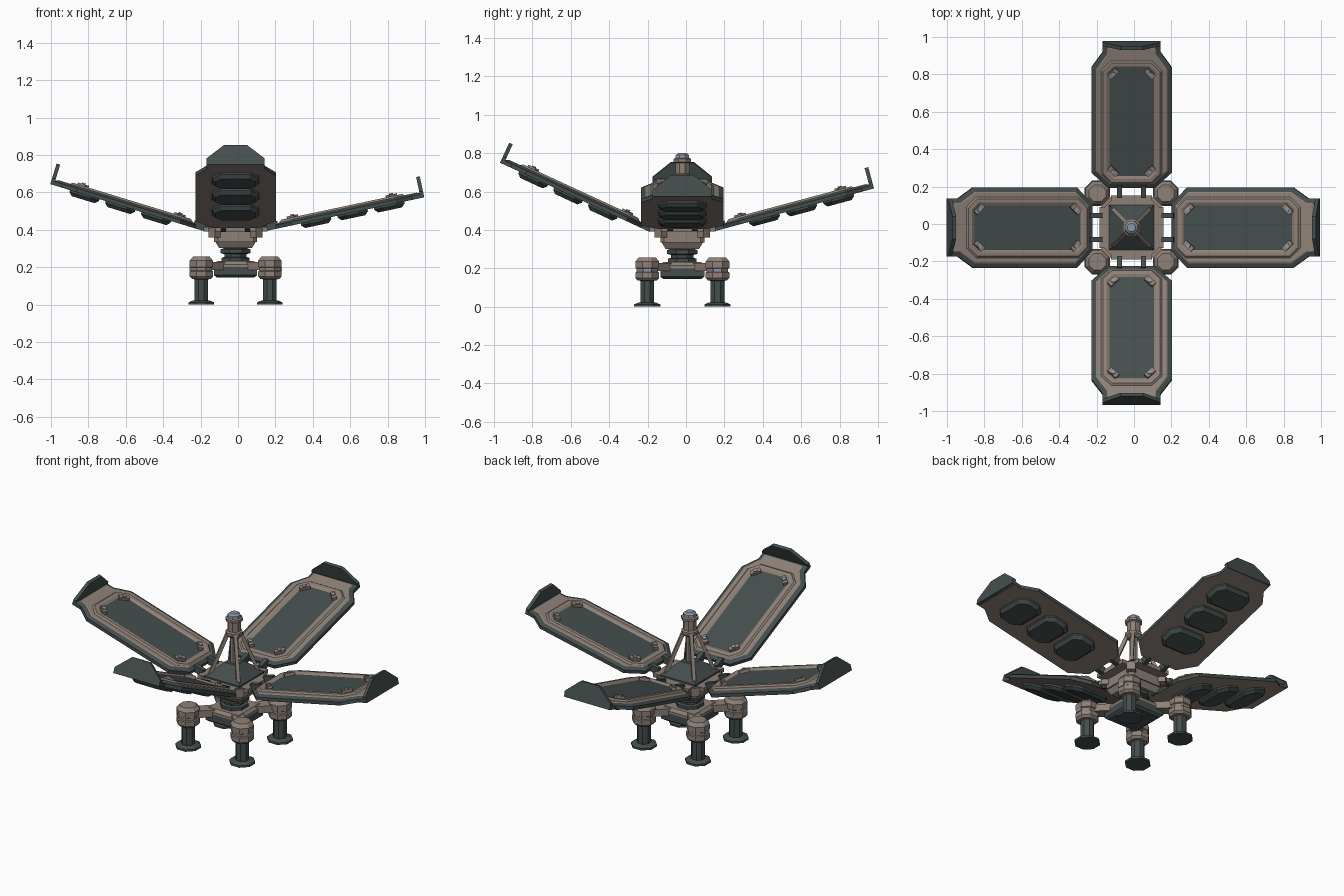
import bpy, bmesh, math
from mathutils import Matrix, Vector

if "Cube" in bpy.data.objects:
    bpy.data.objects.remove(bpy.data.objects["Cube"])

def material(name, rgb):
    m = bpy.data.materials.new(name)
    m.diffuse_color = (*rgb, 1)
    m.use_nodes = True
    m.node_tree.nodes["Principled BSDF"].inputs["Base Color"].default_value = m.diffuse_color
    return m

MATS = [material("warm grey", (0.27, 0.22, 0.185)),
        material("dark slate", (0.058, 0.076, 0.074)),
        material("pale blue grey", (0.27, 0.31, 0.40))]
TAN, DARK, BLUE = 0, 1, 2
CENTRE = Matrix.Translation((-0.013, -0.019, 0))

def finish(name, bm, mat):
    bmesh.ops.recalc_face_normals(bm, faces=bm.faces)
    me = bpy.data.meshes.new(name)
    bm.to_mesh(me)
    bm.free()
    for m in MATS:
        me.materials.append(m)
    ob = bpy.data.objects.new(name, me)
    ob.matrix_world = mat
    bpy.context.collection.objects.link(ob)
    return ob

def lathe(name, profile, mat, sides=8):
    """Faceted turned part; profile rows are (half width, z, colour of the band above)."""
    bm = bmesh.new()
    rings = []
    for r, z, c in profile:
        R = r / math.cos(math.pi / sides)
        rings.append([bm.verts.new((R * math.cos((k + .5) * math.tau / sides),
                                    R * math.sin((k + .5) * math.tau / sides), z))
                      for k in range(sides)])
    for a, b, (_, _, c) in zip(rings, rings[1:], profile):
        for k in range(sides):
            j = (k + 1) % sides
            bm.faces.new((a[k], a[j], b[j], b[k])).material_index = c
    bm.faces.new(rings[0][::-1]).material_index = profile[0][2]
    bm.faces.new(rings[-1]).material_index = profile[-1][2]
    return finish(name, bm, mat)

def stack(name, outline, z0, levels, mat, bottom, top):
    """Outline raised through a list of (inset, rise, colour) steps."""
    bm = bmesh.new()
    base = [bm.verts.new((x, y, z0)) for x, y in outline]
    face = bm.faces.new(base)
    for inset, rise, c in levels:
        face.normal_update()
        ring = bmesh.ops.inset_individual(bm, faces=[face], thickness=inset,
                                          depth=rise, use_even_offset=True)
        for f in ring["faces"]:
            if f is not face:
                f.material_index = c
    face.material_index = top
    bm.faces.new(base[::-1]).material_index = bottom
    return finish(name, bm, mat)

def box(name, lo, hi, mat, c):
    bm = bmesh.new()
    bmesh.ops.create_cube(bm, size=1)
    for v in bm.verts:
        v.co = [l + (t + .5) * (h - l) for l, h, t in zip(lo, hi, v.co)]
    for f in bm.faces:
        f.material_index = c
    return finish(name, bm, mat)

def octagon(x0, x1, w, c):
    return [(x0, -w + c), (x0 + c, -w), (x1 - c, -w), (x1, -w + c),
            (x1, w - c), (x1 - c, w), (x0 + c, w), (x0, w - c)]

# Base block, neck, hub and roof
lathe("base_block", [(.1, .145, DARK), (.115, .157, DARK), (.115, .2, TAN),
                     (.115, .215, TAN), (.1, .232, TAN)], CENTRE, 4)
lathe("swivel_neck", [(.075, .23, DARK), (.075, .25, DARK), (.058, .255, DARK), (.058, .27, DARK),
                      (.08, .275, DARK), (.08, .295, DARK), (.065, .3, DARK), (.065, .315, DARK)], CENTRE)
stack("hub", octagon(-.115, .115, .115, .02), .335, [(0, .065, TAN)], CENTRE, TAN, TAN)
lathe("hub_taper", [(.088, .302, TAN), (.108, .336, TAN)], CENTRE, 4)
lathe("roof", [(.12, .4, DARK), (.12, .425, DARK), (.055, .485, DARK), (.04, .5, DARK)], CENTRE, 4)

# Mast with head
lathe("mast", [(.022, .48, TAN), (.022, .655, TAN), (.032, .657, TAN), (.045, .67, TAN),
               (.045, .688, TAN), (.036, .694, TAN), (.036, .75, TAN), (.046, .755, TAN),
               (.046, .77, TAN), (.036, .775, BLUE), (.034, .79, BLUE), (.022, .8, BLUE)], CENTRE)

# Legs, arms and mast struts on the four diagonals
for i, (sx, sy) in enumerate([(1, 1), (-1, 1), (-1, -1), (1, -1)]):
    at = CENTRE @ Matrix.Translation((sx * .183, sy * .183, 0))
    lathe(f"leg_{i}", [(.068, 0, DARK), (.068, .012, DARK), (.045, .022, DARK), (.036, .022, DARK),
                       (.036, .135, TAN), (.05, .137, TAN), (.062, .15, TAN), (.062, .178, TAN),
                       (.056, .182, TAN), (.056, .198, TAN), (.062, .202, TAN), (.062, .235, TAN),
                       (.045, .256, TAN)], at)
    box(f"leg_light_{i}", (sx * .056, -.022, .18), (sx * .064, .022, .2), at, BLUE)
    turn = CENTRE @ Matrix.Rotation(math.atan2(sy, sx), 4, 'Z')
    box(f"arm_{i}", (.08, -.035, .185), (.22, .035, .228), turn, TAN)
    box(f"hub_corner_{i}", (.11, -.025, .36), (.18, .025, .41), turn, TAN)
    a, b = Vector((sx * .1, sy * .1, .42)), Vector((sx * .026, sy * .026, .675))
    aim = (b - a).to_track_quat('Z', 'Y').to_matrix().to_4x4()
    lathe(f"strut_{i}", [(.01, 0, TAN), (.01, (b - a).length, TAN)],
          CENTRE @ Matrix.Translation(a) @ aim, 4)

# Four hinged panels: direction and tilt in degrees
PANEL = [(.025, -.125), (.11, -.215), (.69, -.215), (.775, -.155), (.83, -.155),
         (.83, .155), (.775, .155), (.69, .215), (.11, .215), (.025, .125)]
for side, az, tilt in [("right", 0, 12), ("back", 90, 15), ("left", 180, 17), ("front", 270, 24.8)]:
    turn = CENTRE @ Matrix.Rotation(math.radians(az), 4, 'Z')
    box(f"{side}_hub_plate", (.1, -.11, .392), (.172, .11, .416), turn, TAN)
    M = turn @ Matrix.Translation((.192, 0, .4)) @ Matrix.Rotation(-math.radians(tilt), 4, 'Y')
    stack(f"{side}_panel", PANEL, 0, [(0, .02, DARK), (.024, .01, DARK), (.006, .003, TAN)], M, TAN, TAN)
    stack(f"{side}_panel_face", octagon(.05, .735, .165, .055), .031,
          [(.012, .011, TAN), (.02, 0, TAN), (.014, -.008, TAN)], M, TAN, DARK)
    # Upturned end flap
    tip = M @ Matrix(((0, 0, 1, .815), (1, 0, 0, 0), (0, 1, 0, 0), (0, 0, 0, 1)))
    stack(f"{side}_flap", [(-.155, .0), (.155, .0), (.155, .035), (.06, .115), (-.06, .115), (-.155, .035)],
          0, [(0, .02, DARK)], tip, DARK, DARK)
    # Corner brackets with studs
    for u, s in [(.125, 1), (.665, -1)]:
        for v in (-1, 1):
            at = M @ Matrix.Translation((u, v * .098, 0)) @ Matrix.Rotation(-s * v * math.pi / 4, 4, 'Z')
            box(f"{side}_bracket", (-.014, -.03, .03), (.014, .03, .052), at, TAN)
            lathe(f"{side}_stud", [(.011, .05, BLUE), (.011, .058, BLUE)], at)
    # Hinge clips
    for v in (-.064, .064):
        box(f"{side}_hinge", (-.025, v - .014, .0), (.04, v + .014, .04), M, DARK)
    # Underside pads
    under = M @ Matrix.Rotation(math.pi, 4, 'X')
    for u in (.16, .36, .56):
        stack(f"{side}_pad", octagon(u, u + .165, .125, .045), 0,
              [(0, .01, DARK), (.018, .018, DARK)], under, DARK, DARK)
